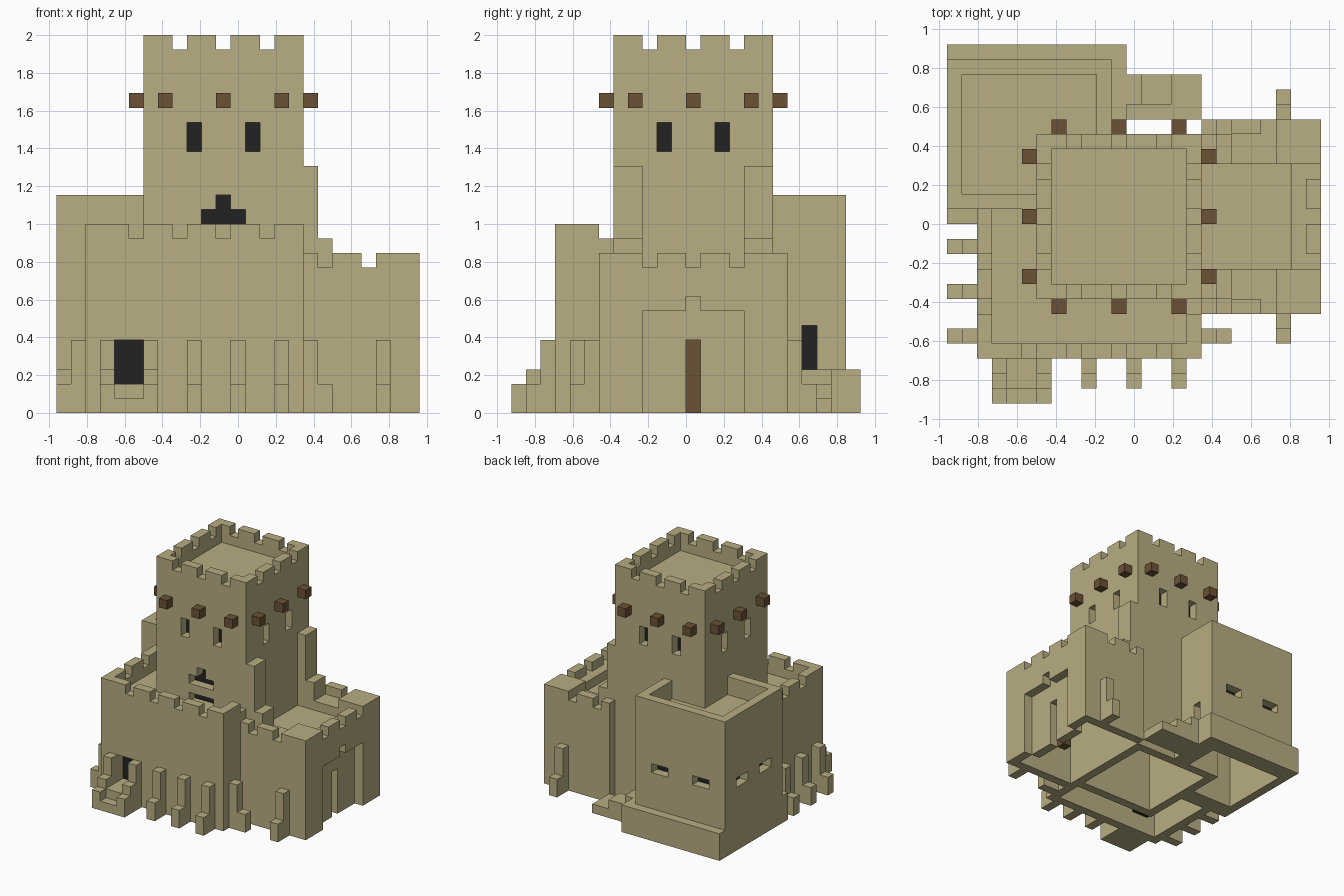
import bpy
import bmesh
from mathutils import Vector

cube = bpy.data.objects.get("Cube")
if cube:
    bpy.data.objects.remove(cube, do_unlink=True)

UNIT = 2 / 26
ORIGIN = Vector((12.5, 12, 0))
cells = {}


def block(x, y, z):
    for i in range(*x):
        for j in range(*y):
            for k in range(*z):
                yield i, j, k


def fill(part, x, y, z):
    for cell in block(x, y, z):
        cells.setdefault(cell, part)


def carve(x, y, z):
    for cell in block(x, y, z):
        cells.pop(cell, None)


def room(part, x, y, height, floor):
    """Four thin walls with a sunken roof slab and an open underside."""
    (west, east), (south, north) = x, y
    full = (0, height)
    for i in (west, east - 1):
        fill(part, (i, i + 1), y, full)
    for j in (south, north - 1):
        fill(part, x, (j, j + 1), full)
    fill(part, x, y, (floor - 1, floor))


def gaps_along_x(columns, row, top):
    for i in columns:
        carve((i, i + 1), (row, row + 1), (top - 1, top))


def gaps_along_y(rows, column, top):
    for j in rows:
        carve((column, column + 1), (j, j + 1), (top - 1, top))


def buttress(x, y, dx, dy):
    """Tall pier against the wall with a low step outside it."""
    for step, height in enumerate((5, 2)):
        i, j = x + dx * step, y + dy * step
        fill("stepped_buttresses", (i, i + 1), (j, j + 1), (0, height))


def opening(x, y, z, dx, dy):
    """Hole through a wall with a dark backing behind it."""
    carve(x, y, z)
    behind_x = (x[0] + dx, x[1] + dx)
    behind_y = (y[0] + dy, y[1] + dy)
    for cell in block(behind_x, behind_y, z):
        cells[cell] = "dark_openings"


# Main tower with its battlements
room("tower", (6, 17), (7, 18), 26, 24)
for row in (7, 17):
    gaps_along_x((8, 11, 14), row, 26)
for column in (6, 16):
    gaps_along_y((9, 12, 15), column, 26)

# Front court: outer walls, walkway and battlements
fill("court_walls", (2, 17), (3, 4), (0, 13))
fill("court_walls", (2, 3), (3, 13), (0, 13))
fill("court_walls", (16, 17), (3, 7), (0, 13))
fill("court_floor", (3, 16), (4, 7), (10, 11))
fill("court_floor", (3, 6), (7, 13), (10, 11))
gaps_along_x((5, 8, 11, 14), 3, 13)
gaps_along_y((6, 9), 2, 13)
gaps_along_y((6,), 16, 13)

# Rear hall with a plinth around its foot
fill("rear_hall", (0, 6), (13, 14), (0, 15))
fill("rear_hall", (0, 1), (13, 23), (0, 15))
fill("rear_hall", (0, 11), (22, 23), (0, 15))
fill("rear_hall", (10, 11), (18, 23), (0, 15))
fill("rear_hall_roof", (1, 6), (14, 22), (12, 13))
fill("rear_hall_roof", (6, 10), (18, 22), (12, 13))
fill("plinth", (0, 12), (23, 24), (0, 3))
fill("plinth", (11, 12), (18, 24), (0, 3))
fill("plinth", (0, 6), (12, 13), (0, 3))

# Stair up to the rear hall door
fill("rear_stair", (12, 17), (19, 22), (0, 1))
fill("rear_stair", (12, 15), (20, 22), (1, 2))
fill("rear_stair", (12, 13), (20, 22), (2, 3))

# Gatehouse wing: walls, walkways and sunken middle
fill("gatehouse", (17, 25), (6, 7), (0, 11))
fill("gatehouse", (17, 25), (18, 19), (0, 11))
fill("gatehouse", (24, 25), (6, 19), (0, 11))
fill("gatehouse", (23, 24), (9, 16), (0, 10))
fill("gatehouse_floor", (17, 23), (9, 16), (8, 9))
for south in (7, 16):
    rows = (south, south + 2)
    fill("gatehouse_walkway", (17, 24), rows, (9, 10))
    fill("gatehouse_corners", (22, 24), rows, (10, 11))
    fill("tower_piers", (17, 18), rows, (10, 17))
    fill("tower_piers", (18, 19), rows, (10, 12))
for row in (6, 18):
    gaps_along_x((18, 21), row, 11)
gaps_along_y((9, 12, 15), 24, 11)

# Gate recess and timber door
carve((24, 25), (9, 16), (0, 7))
carve((24, 25), (12, 13), (7, 8))
carve((23, 24), (12, 13), (0, 5))
fill("timber_gate", (22, 23), (12, 13), (0, 5))

# Stepped buttresses on every side
for column in (9, 12, 15):
    buttress(column, 2, 0, -1)
for row in (4, 7, 10):
    buttress(1, row, -1, 0)
buttress(17, 4, 1, 0)
buttress(22, 5, 0, -1)
buttress(22, 19, 0, 1)

# Front porch with side rails
for column in (3, 6):
    for row, height in enumerate((2, 3, 5)):
        fill("porch_rails", (column, column + 1), (row, row + 1), (0, height))
for row, height in enumerate((1, 2, 2)):
    fill("porch_steps", (4, 6), (row, row + 1), (0, height))

# Doors and windows
opening((4, 6), (3, 4), (2, 5), 0, 1)
opening((10, 11), (20, 21), (3, 6), -1, 0)
for start in (2, 7):
    opening((start, start + 2), (22, 23), (7, 8), 0, -1)
for start in (15, 19):
    opening((0, 1), (start, start + 2), (7, 8), 1, 0)
for offset in (3, 7):
    column, row = 6 + offset, 7 + offset
    for j, inward in ((7, 1), (17, -1)):
        opening((column, column + 1), (j, j + 1), (18, 20), 0, inward)
    for i, inward in ((6, 1), (16, -1)):
        opening((i, i + 1), (row, row + 1), (18, 20), inward, 0)
opening((10, 13), (7, 8), (13, 14), 0, 1)
opening((11, 12), (7, 8), (14, 15), 0, 1)
opening((10, 13), (7, 8), (11, 12), 0, 1)

# Dark room inside the tower
fill("dark_openings", (7, 16), (8, 17), (10, 21))

# Timber beam ends around the tower
for offset in (1, 5, 9):
    column, row = 6 + offset, 7 + offset
    for j in (6, 18):
        fill("beam_ends", (column, column + 1), (j, j + 1), (21, 22))
    for i in (5, 17):
        fill("beam_ends", (i, i + 1), (row, row + 1), (21, 22))


def material(name, color):
    mat = bpy.data.materials.new(name)
    mat.use_nodes = True
    mat.diffuse_color = color
    shader = next(n for n in mat.node_tree.nodes if n.type == "BSDF_PRINCIPLED")
    shader.inputs["Base Color"].default_value = color
    return mat


sandstone = material("sandstone", (0.48, 0.418, 0.226, 1))
timber = material("timber", (0.147, 0.085, 0.035, 1))
shadow = material("dark_interior", (0.016, 0.016, 0.016, 1))
special = {"timber_gate": timber, "beam_ends": timber, "dark_openings": shadow}


def build(part):
    """Mesh only the faces of a part that touch open air."""
    bm = bmesh.new()
    for cell, owner in cells.items():
        if owner != part:
            continue
        base = Vector(cell)
        for axis in range(3):
            for side in (0, 1):
                step = Vector((0, 0, 0))
                step[axis] = 2 * side - 1
                if tuple(int(v) for v in base + step) in cells:
                    continue
                across, along = Vector((0, 0, 0)), Vector((0, 0, 0))
                across[(axis + 1) % 3] = along[(axis + 2) % 3] = 1
                corner = base.copy()
                corner[axis] += side
                ring = [corner, corner + across, corner + across + along, corner + along]
                if not side:
                    ring.reverse()
                bm.faces.new([bm.verts.new((p - ORIGIN) * UNIT) for p in ring])
    bmesh.ops.remove_doubles(bm, verts=bm.verts, dist=UNIT / 100)
    mesh = bpy.data.meshes.new(part)
    bm.to_mesh(mesh)
    bm.free()
    mesh.materials.append(special.get(part, sandstone))
    bpy.context.collection.objects.link(bpy.data.objects.new(part, mesh))


for part in dict.fromkeys(cells.values()):
    build(part)
